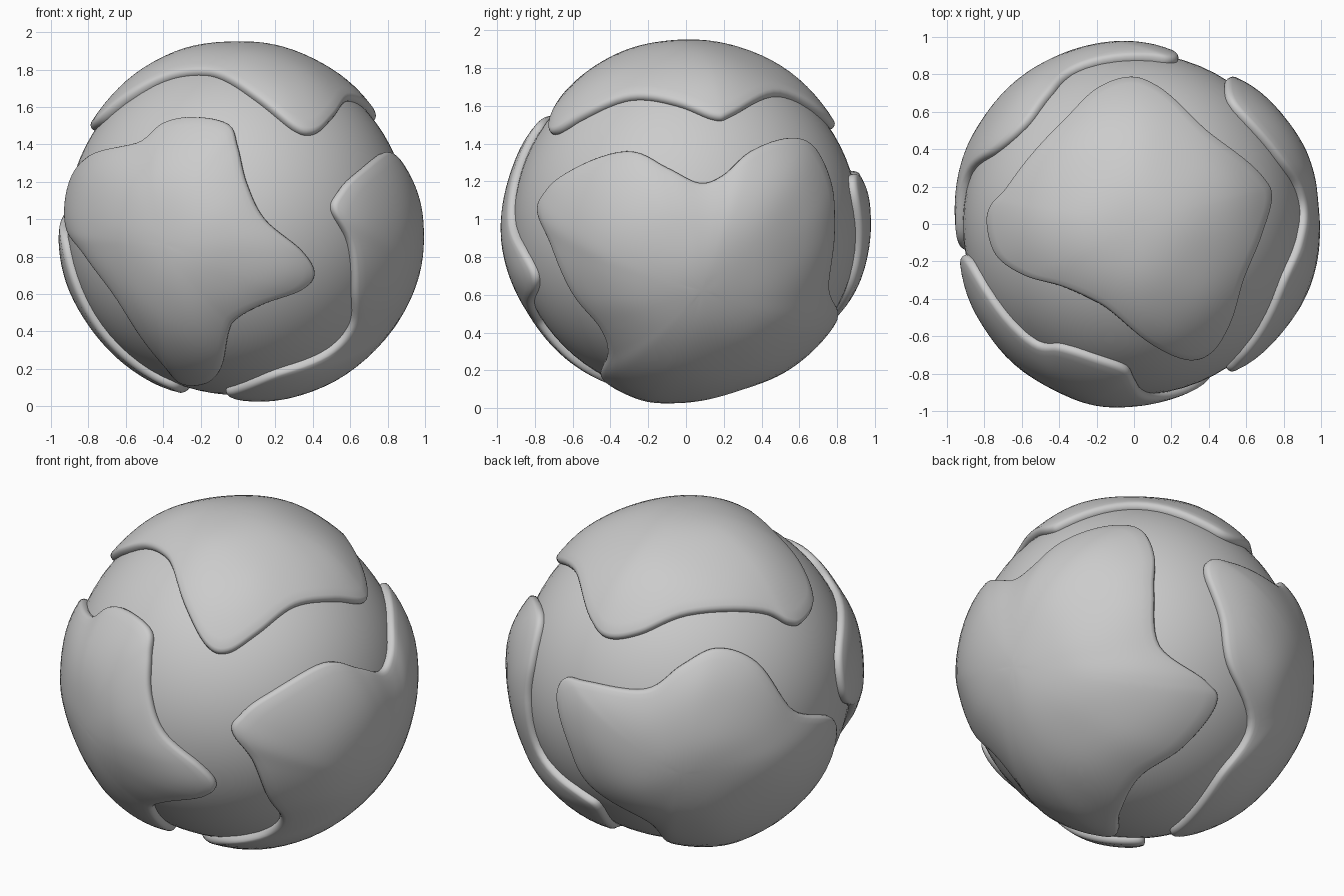
import bpy, bmesh, math
from mathutils import Vector, noise

if "Cube" in bpy.data.objects:
    bpy.data.objects.remove(bpy.data.objects["Cube"])

CZ = 0.975      # centre height of the ball
CORE = 0.915    # inner ball radius
RIM = 0.955     # plate radius near its rim
N = None        # coordinate to be solved from the sphere

# Plate outlines; N marks the coordinate that follows from the sphere
TOP = [(-.80, 0, N), (-.78, .1, N), (-.68, .22, N), (-.4, .55, N), (-.2, .74, N),
       (-.02, .80, N), (.13, .75, N), (.4, .51, N), (.7, .26, N), (.75, .15, N),
       (.7, -.05, N), (.6, -.3, N), (.52, -.55, N), (.42, -.70, N), (.3, -.74, N),
       (.1, -.66, N), (-.1, -.5, N), (-.22, -.42, N), (-.4, -.34, N), (-.6, -.28, N),
       (-.75, -.17, N)]
FRONT = [(-.93, -.17, 1.1), (-.9, -.21, 1.25), (-.8, N, 1.35), (-.55, N, 1.42),
         (-.4, N, 1.53), (-.24, N, 1.56), (-.05, N, 1.52), (0, N, 1.4), (.05, N, 1.2),
         (.15, N, 1.0), (.35, N, .83), (.42, N, .71), (.36, N, .62), (.15, N, .54),
         (0, N, .46), (-.05, N, .38), (-.09, N, .19), (-.17, N, .11), (-.3, N, .11),
         (-.42, N, .23), (-.65, N, .55), (-.83, N, .80), (-.92, -.23, .95)]
RIGHT = [(N, -.80, 1.05), (N, -.76, 1.15), (N, -.65, 1.25), (N, -.32, 1.37), (N, -.1, 1.28),
         (N, .07, 1.2), (N, .2, 1.24), (N, .35, 1.37), (N, .55, 1.44), (N, .68, 1.4),
         (N, .78, 1.2), (N, .80, .95), (.46, .78, .63), (.15, .81, .5), (.04, .77, .42),
         (.1, .55, .22), (.2, .29, .1), (.1, 0, .03), (-.06, -.22, .03), (-.02, -.32, .05),
         (.2, N, .16), (.5, N, .28), (.62, N, .42), (.63, N, .6), (N, -.73, .87)]
BACK = [(.24, .9, 1.11), (.2, .9, 1.23), (.05, .9, 1.25), (-.31, .84, 1.275), (-.46, .70, 1.41),
        (-.58, .53, 1.48), (-.75, .39, 1.39), (-.9, .25, 1.08), (-.94, -.07, .92),
        (-.9, -.15, .71), (-.72, -.13, .36), (-.5, -.1, .16), (-.34, -.08, .07),
        (-.28, .1, .07), (-.22, .46, .17), (-.24, .71, .40), (.05, .87, .62), (.15, .93, .86)]


def direction(p, side):
    """Unit vector from the ball centre; fills the open coordinate."""
    v = [p[0], p[1], N if p[2] is N else p[2] - CZ]
    if N in v:
        i = v.index(N)
        rest = sum(c * c for c in v if c is not N)
        sign = side
        if side > 0 and i == 1:
            sign = -1
        v[i] = sign * math.sqrt(max(RIM ** 2 - rest, 0.0))
    return Vector(v).normalized()


def smooth_loop(pts, steps=7):
    """Closed Catmull-Rom curve on the unit sphere."""
    out, n = [], len(pts)
    for i in range(n):
        a, b, c, d = (pts[(i + k) % n] for k in (-1, 0, 1, 2))
        for j in range(steps):
            t = j / steps
            q = 0.5 * (2 * b + (c - a) * t + (2 * a - 5 * b + 4 * c - d) * t * t
                       + (3 * b - a - 3 * c + d) * t ** 3)
            out.append(q.normalized())
    return out


def finish(bm, name):
    bmesh.ops.recalc_face_normals(bm, faces=bm.faces)
    me = bpy.data.meshes.new(name)
    bm.to_mesh(me)
    bm.free()
    for f in me.polygons:
        f.use_smooth = True
    ob = bpy.data.objects.new(name, me)
    ob.location.z = CZ
    bpy.context.collection.objects.link(ob)
    return ob


def plate(name, outline, side, centre, bulge):
    loop = smooth_loop([direction(p, side) for p in outline])
    mid = Vector(centre).normalized()
    bm = bmesh.new()
    # rounded rim: (inward angle, radius), then rings towards the middle
    rim = [(.03, .88), (.008, .90), (0, .922), (.004, .938), (.014, .949), (.03, RIM)]
    rings = []
    for inset, r in rim:
        ring = []
        for p in loop:
            ang = mid.angle(p)
            ring.append(bm.verts.new(mid.slerp(p, 1 - inset / ang) * r))
        rings.append(ring)
    steps = 16
    for k in range(1, steps):
        s = 1 - k / steps
        ring = []
        for p in loop:
            q = mid.slerp(p, s * (1 - .03 / mid.angle(p)))
            r = RIM + (bulge + .014 * noise.noise(q * 2.6)) * (1 - s ** 3)
            ring.append(bm.verts.new(q * r))
        rings.append(ring)
    n = len(loop)
    for a, b in zip(rings, rings[1:]):
        for i in range(n):
            bm.faces.new((a[i], a[(i + 1) % n], b[(i + 1) % n], b[i]))
    tip = bm.verts.new(mid * (RIM + bulge + .014 * noise.noise(mid * 2.6)))
    for i in range(n):
        bm.faces.new((rings[-1][i], rings[-1][(i + 1) % n], tip))
    # inner closing face fan, hidden in the ball
    base = bm.verts.new(mid * .86)
    for i in range(n):
        bm.faces.new((rings[0][(i + 1) % n], rings[0][i], base))
    return finish(bm, name)


# Inner ball
core = bmesh.new()
bmesh.ops.create_uvsphere(core, u_segments=64, v_segments=40, radius=CORE)
finish(core, "inner_ball")

# Four raised plates
plate("top_plate", TOP, 1, (0, 0, 1), .02)
plate("front_left_plate", FRONT, -1, (-.38, -.85, -.1), .035)
plate("right_plate", RIGHT, 1, (.85, .08, -.32), .045)
plate("back_left_plate", BACK, 1, (-.50, .75, -.15), .035)
